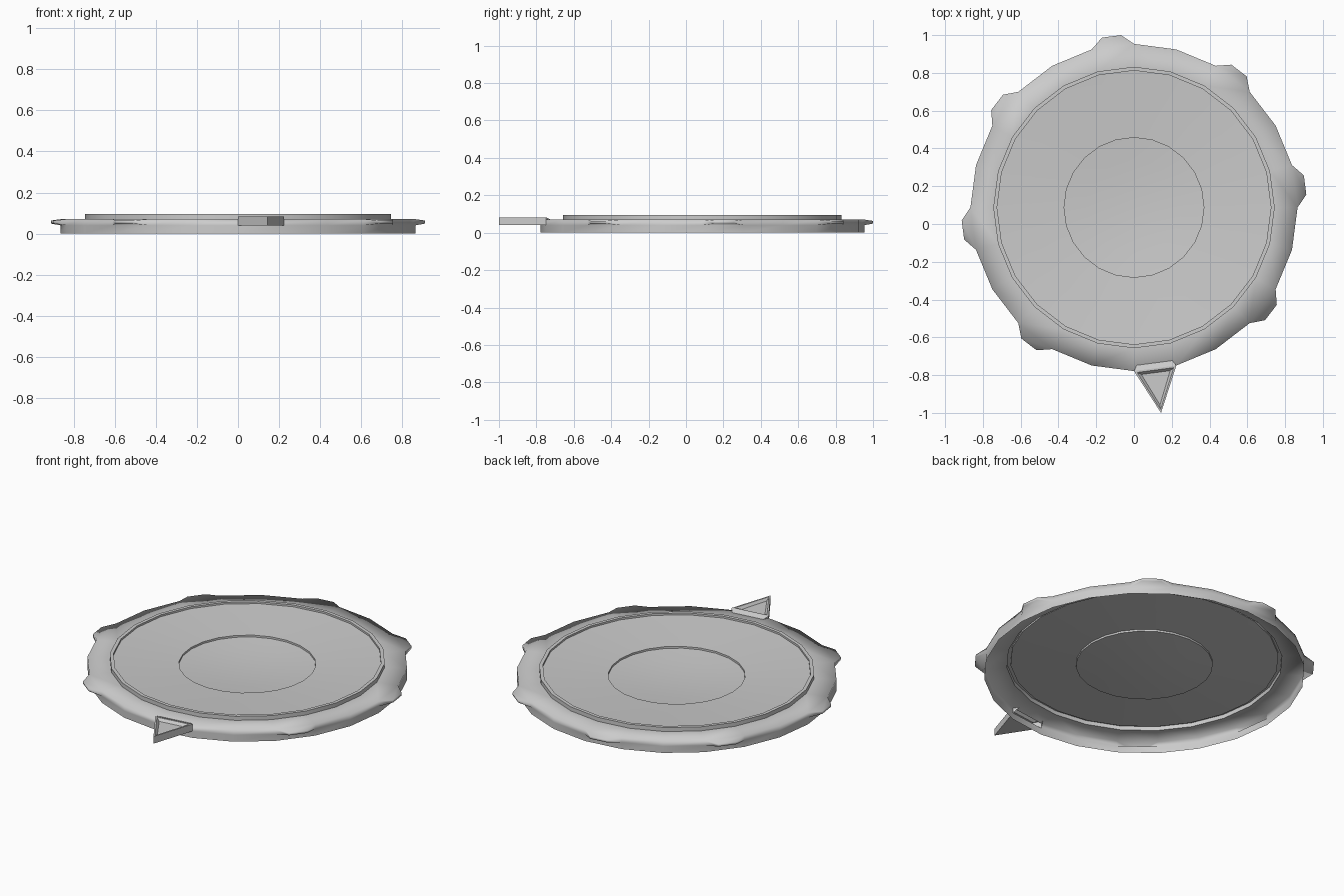
import bpy, bmesh
from math import sin, cos, radians

SIDES, STEP, CENTRE_Y = 24, 15, 0.0875
POINTER_SEGMENT = 18

old = bpy.data.objects.get("Cube")
if old:
    bpy.data.objects.remove(old, do_unlink=True)

grey = bpy.data.materials.new("light grey")
grey.use_nodes = True
grey.diffuse_color = (0.6, 0.6, 0.6, 1)
grey.node_tree.nodes["Principled BSDF"].inputs["Base Color"].default_value = (0.6, 0.6, 0.6, 1)


def polar(bm, radius, degrees, z):
    a = radians(degrees)
    return bm.verts.new((radius * cos(a), CENTRE_Y + radius * sin(a), z))


def loop(bm, radius, z):
    return [polar(bm, radius, i * STEP, z) for i in range(SIDES)]


def band(bm, first, second, skip=()):
    for i in range(SIDES):
        if i not in skip:
            j = (i + 1) % SIDES
            bm.faces.new((first[i], first[j], second[j], second[i]))


def finish(bm, name, smooth=True):
    for f in bm.faces:
        f.smooth = smooth
    mesh = bpy.data.meshes.new(name)
    bm.to_mesh(mesh)
    bm.free()
    mesh.materials.append(grey)
    obj = bpy.data.objects.new(name, mesh)
    bpy.context.collection.objects.link(obj)
    return obj


def lathe(name, profile, sharp=()):
    """Sweep (radius, z) pairs from the outside in, open underneath."""
    bm = bmesh.new()
    loops = [loop(bm, r, z) for r, z in profile if r > 0]
    for a, b in zip(loops, loops[1:]):
        band(bm, a, b)
    if profile[-1][0] == 0:
        tip = bm.verts.new((0, CENTRE_Y, profile[-1][1]))
        last = loops[-1]
        for i in range(SIDES):
            bm.faces.new((last[i], last[(i + 1) % SIDES], tip))
    for k in sharp:
        for i in range(SIDES):
            bm.edges.get((loops[k][i], loops[k][(i + 1) % SIDES])).smooth = False
    return finish(bm, name)


# Outer ring: hollow skirt and top, with a grip lug on every third side
bm = bmesh.new()
foot = loop(bm, 0.866, 0)
low = loop(bm, 0.866, 0.04)
high = loop(bm, 0.866, 0.07)
inner = loop(bm, 0.745, 0.071)
lugs = set(range(0, SIDES, 3))
band(bm, foot, low)
band(bm, low, high, lugs)
band(bm, high, inner)
for i in lugs - {POINTER_SEGMENT}:
    j = (i + 1) % SIDES
    mid = (i + 0.5) * STEP
    root = [low[i], low[j], high[j], high[i]]
    tip = [polar(bm, 0.915, mid + side * 3.2, z)
           for side, z in ((-1, 0.049), (1, 0.049), (1, 0.063), (-1, 0.063))]
    for k in range(4):
        n = (k + 1) % 4
        bm.faces.new((root[k], root[n], tip[n], tip[k]))
    bm.faces.new(tip)
    bm.edges.get((tip[0], tip[1])).smooth = False
    bm.edges.get((root[0], root[1])).smooth = False
finish(bm, "outer_ring")

# Raised lip and the shallow dish with its stepped centre
lathe("raised_lip", [(0.745, 0.071), (0.745, 0.095), (0.725, 0.095), (0.725, 0.084)],
      sharp=(1, 2))
lathe("dish", [(0.725, 0.084), (0.55, 0.072), (0.37, 0.061), (0.37, 0.05),
               (0.25, 0.04), (0.12, 0.033), (0, 0.031)], sharp=(2, 3))

# Pointer: triangular prism with a ramp onto the ring and a recessed top
bm = bmesh.new()
start = POINTER_SEGMENT * STEP
corners = ((0.866, start), (0.866, start + STEP), (1.097, start + STEP / 2))
under = [polar(bm, r, a, 0.04) for r, a in corners]
over = [polar(bm, r, a, 0.082) for r, a in corners]
for k in range(3):
    n = (k + 1) % 3
    if k:
        bm.faces.new((under[n], under[k], over[k], over[n]))
bm.faces.new(under)
top = bm.faces.new(over[::-1])
ramp = [polar(bm, 0.835, start + a, 0.07) for a in (1, STEP - 1)]
bm.faces.new((over[0], over[1], ramp[1], ramp[0]))
bm.faces.new((over[0], ramp[0], under[0]))
bm.faces.new((over[1], under[1], ramp[1]))
bm.normal_update()
bmesh.ops.recalc_face_normals(bm, faces=bm.faces)
bmesh.ops.inset_individual(bm, faces=[top], thickness=0.018, depth=0)
bmesh.ops.inset_individual(bm, faces=[top], thickness=0.025, depth=-0.015)
finish(bm, "pointer", smooth=False)
